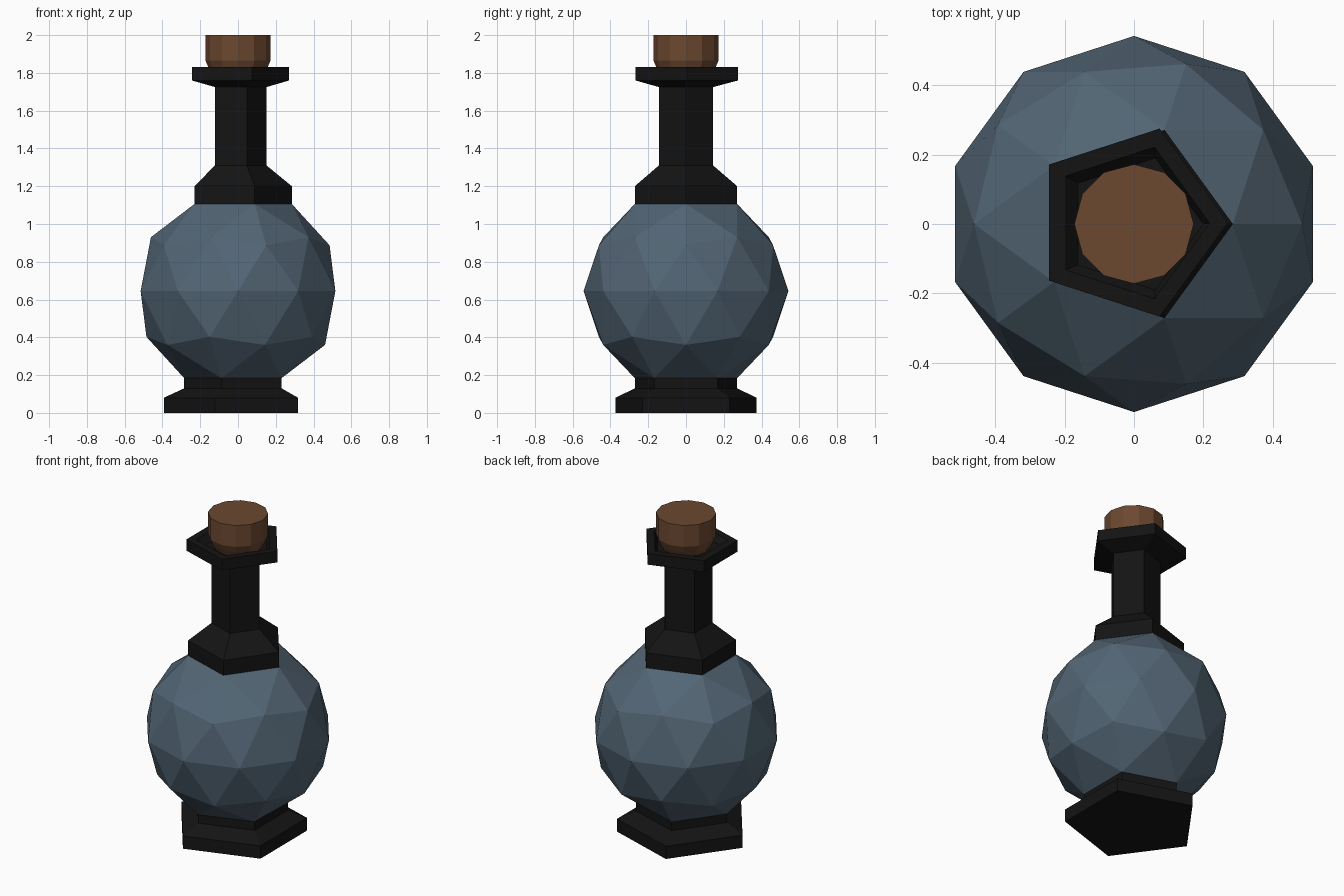
import bpy, bmesh, math

if "Cube" in bpy.data.objects:
    bpy.data.objects.remove(bpy.data.objects["Cube"])


def material(name, rgb):
    m = bpy.data.materials.new(name)
    m.diffuse_color = (*rgb, 1)
    m.use_nodes = True
    m.node_tree.nodes["Principled BSDF"].inputs["Base Color"].default_value = m.diffuse_color
    return m


def finish(bm, name, mat):
    bmesh.ops.recalc_face_normals(bm, faces=bm.faces)
    me = bpy.data.meshes.new(name)
    bm.to_mesh(me)
    bm.free()
    me.materials.append(mat)
    ob = bpy.data.objects.new(name, me)
    bpy.context.collection.objects.link(ob)
    return ob


def lathe(name, profile, sides, turn, mat):
    """Flat-sided revolved shape; profile rows are (radius, z, x shift, y shift)."""
    bm = bmesh.new()
    rings = []
    for r, z, dx, dy in profile:
        angles = [turn + 2 * math.pi * i / sides for i in range(sides)]
        rings.append([bm.verts.new((dx + r * math.cos(a), dy + r * math.sin(a), z))
                      for a in angles])
    for low, high in zip(rings, rings[1:]):
        for i in range(sides):
            j = (i + 1) % sides
            bm.faces.new((low[i], low[j], high[j], high[i]))
    bm.faces.new(rings[0][::-1])
    bm.faces.new(rings[-1])
    return finish(bm, name, mat)


glass = material("blue_glass", (0.085, 0.13, 0.175))
black = material("black_metal", (0.007, 0.007, 0.007))
brown = material("cork_brown", (0.15, 0.065, 0.03))

# Faceted globe, open at both poles where the fittings join
R, CZ = 0.542, 0.645
bm = bmesh.new()
bmesh.ops.create_icosphere(bm, subdivisions=2, radius=R)
poles = [v for v in bm.verts if abs(v.co.z) > 0.95 * R]
bmesh.ops.delete(bm, geom=poles, context='VERTS')
bmesh.ops.translate(bm, verts=bm.verts, vec=(0, 0, CZ))
finish(bm, "flask_body", glass)

# Five-sided foot, pointing to -x
lathe("foot", [(0.393, 0, 0, 0), (0.393, 0.08, 0, 0),
               (0.285, 0.13, 0, 0), (0.285, 0.184, 0, 0)], 5, math.pi, black)

# Collar, neck and recessed lip, pointing to +x
lathe("neck", [(0.285, 1.106, 0, 0), (0.285, 1.20, 0, 0),
               (0.151, 1.31, 0, 0), (0.151, 1.725, 0, 0),
               (0.285, 1.76, -0.014, 0.004), (0.285, 1.83, -0.014, 0.004),
               (0.23, 1.83, -0.012, 0.003), (0.2, 1.79, 0, 0)], 5, 0, black)

# Tapered stopper
lathe("cork", [(0.13, 1.775, 0, 0), (0.155, 1.825, 0, 0),
               (0.172, 1.865, 0, 0), (0.172, 2.0, 0, 0)], 12, 0, brown)
